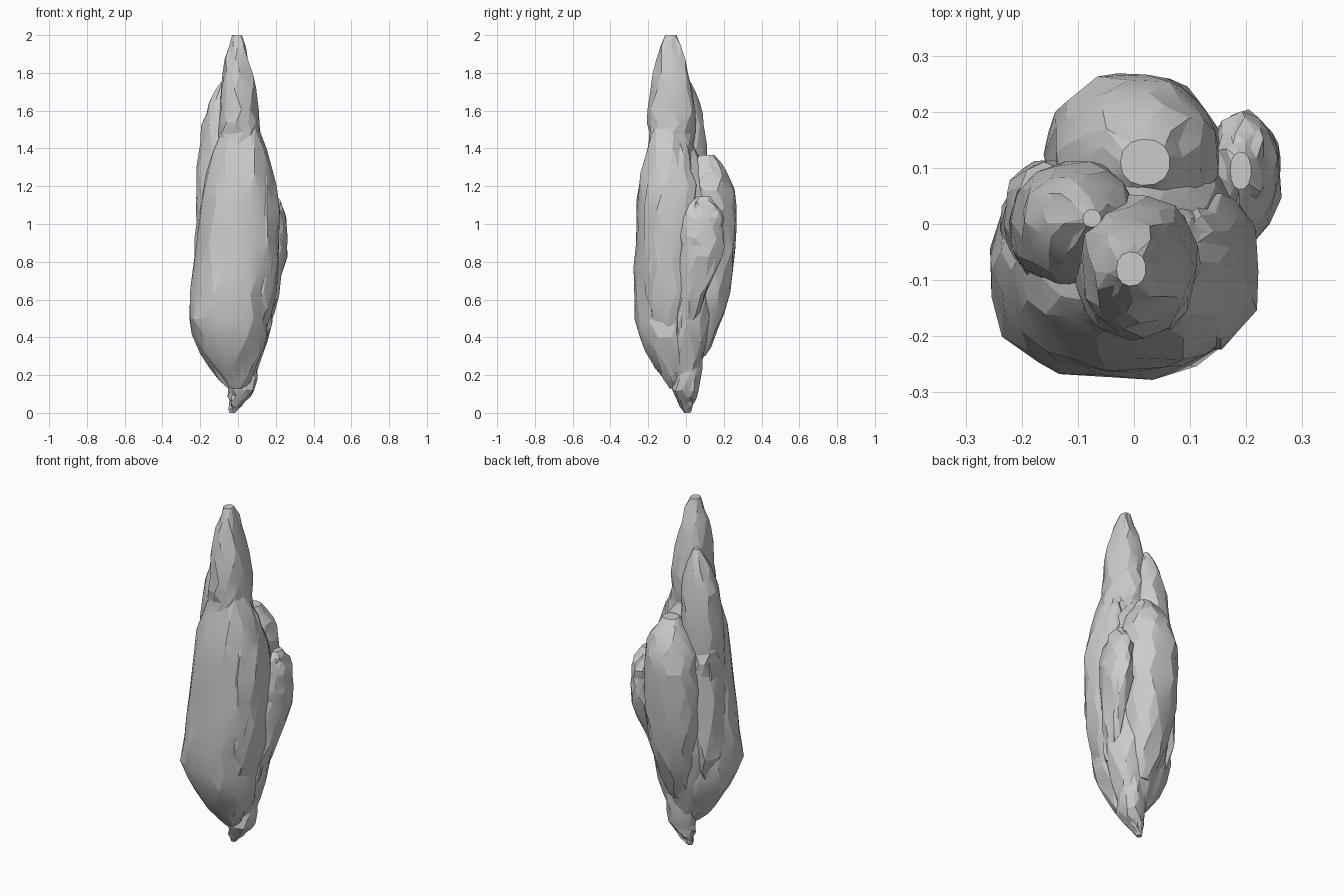
import bpy, bmesh, math, random
from mathutils import Vector

if "Cube" in bpy.data.objects:
    bpy.data.objects.remove(bpy.data.objects["Cube"])

random.seed(4)

def clump(name, bottom, low, high, top, radius, p_low=1.8, p_high=2.2, cap=0.15, sides=13):
    """Leafy spindle: full girth from low to high, tapering to bottom and top."""
    bottom, low, high, top = map(Vector, (bottom, low, high, top))
    stations = []
    for k in range(6):
        t = 1 - (k / 5) ** 1.3
        stations.append((low.lerp(bottom, t), cap + (1 - cap) * (1 - t ** p_low)))
    for k in (1, 2):
        stations.append((low.lerp(high, k / 3), 1.03))
    for k in range(6):
        t = (k / 5) ** 0.75
        stations.append((high.lerp(top, t), cap + (1 - cap) * (1 - t ** p_high)))

    bm = bmesh.new()
    loops = []
    for k, (c, f) in enumerate(stations):
        j = 0 if k in (0, len(stations) - 1) else 0.008
        loop = []
        for i in range(sides):
            a = 2 * math.pi * (i + 0.5 * (k % 2)) / sides
            x, y = [math.copysign(abs(v) ** 0.9, v) for v in (math.cos(a), math.sin(a))]
            noise = Vector([random.uniform(-j, j) for _ in range(3)])
            loop.append(bm.verts.new(c + Vector((x * radius[0] * f, y * radius[1] * f, 0)) + noise))
        loops.append(loop)
    for k in range(len(loops) - 1):
        a, b = loops[k], loops[k + 1]
        for i in range(sides):
            n = (i + 1) % sides
            if k % 2 == 0:
                tris = ((a[i], a[n], b[i]), (a[n], b[n], b[i]))
            else:
                tris = ((a[i], b[n], b[i]), (a[i], a[n], b[n]))
            for t in tris:
                bm.faces.new(t)
    bm.faces.new(loops[0][::-1])
    bm.faces.new(loops[-1])
    bmesh.ops.recalc_face_normals(bm, faces=bm.faces)
    me = bpy.data.meshes.new(name)
    bm.to_mesh(me)
    bm.free()
    ob = bpy.data.objects.new(name, me)
    bpy.context.collection.objects.link(ob)
    return ob

# large front body
body = clump("foliage", (-0.01, -0.05, 0.13), (-0.05, -0.085, 0.5), (0, -0.085, 0.9),
             (0.02, -0.1, 1.62), (0.212, 0.185), cap=0.2, sides=16)

parts = [
    # inner core filling the hollows between clumps
    clump("core", (0.02, 0, 0.13), (-0.01, 0, 0.6), (0, 0, 1), (0, 0, 1.42),
          (0.19, 0.145), cap=0.25),
    # right front ridge
    clump("right_ridge", (0.06, -0.06, 0.25), (0.11, -0.08, 0.65), (0.135, -0.08, 1.08),
          (0.07, -0.07, 1.5), (0.09, 0.14)),
    # tall spire
    clump("spire", (0, -0.07, 1.1), (0.005, -0.075, 1.42), (0.005, -0.075, 1.6),
          (-0.005, -0.08, 2), (0.105, 0.122), p_high=1.6, cap=0.25),
    # shorter spire behind on the left
    clump("rear_spire", (-0.12, 0, 0.7), (-0.11, 0, 1.05), (-0.1, 0, 1.42),
          (-0.075, 0.01, 1.75), (0.108, 0.105), p_high=2),
    # back mass
    clump("back_clump", (0, 0.06, 0.3), (-0.005, 0.115, 0.75), (0, 0.13, 1.1),
          (0.02, 0.11, 1.365), (0.148, 0.138), cap=0.3),
    # small lobe on the right with a thin tail
    clump("side_lobe", (0.145, -0.02, 0.41), (0.195, 0.08, 0.83), (0.195, 0.085, 0.98),
          (0.19, 0.095, 1.145), (0.062, 0.112), p_low=1, cap=0.3),
    # left ridge
    clump("left_ridge", (-0.15, 0, 0.35), (-0.16, 0, 0.65), (-0.14, 0, 1.05),
          (-0.15, 0.01, 1.33), (0.08, 0.11)),
    # slanted root tip
    clump("root_tip", (-0.03, 0.005, 0), (0.02, -0.005, 0.12), (0.03, 0.02, 0.3),
          (0.03, 0.02, 0.6), (0.072, 0.07), p_low=1, cap=0.2),
]

# fuse everything into one skin
for p in parts:
    m = body.modifiers.new(p.name, 'BOOLEAN')
    m.operation = 'UNION'
    m.solver = 'EXACT'
    m.object = p
dg = bpy.context.evaluated_depsgraph_get()
fused = bpy.data.meshes.new_from_object(body.evaluated_get(dg))
body.modifiers.clear()
body.data = fused
for p in parts:
    bpy.data.objects.remove(p, do_unlink=True)

# faceted shading, softened only across near-flat edges
bpy.context.view_layer.objects.active = body
body.select_set(True)
bpy.ops.object.shade_smooth_by_angle(angle=math.radians(15))
